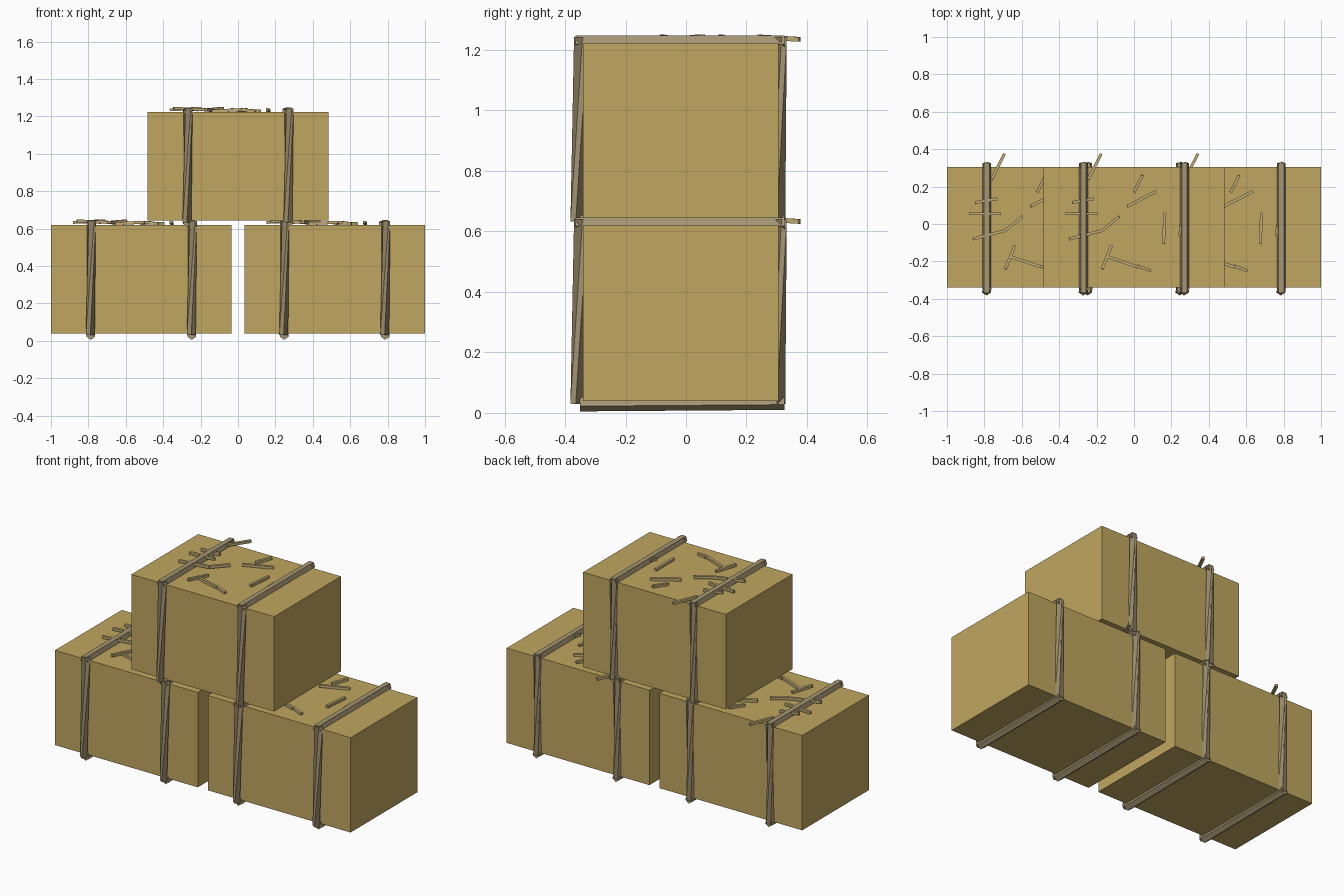
import bpy, bmesh, math
from mathutils import Vector

if "Cube" in bpy.data.objects:
    bpy.data.objects.remove(bpy.data.objects["Cube"])


def material(name, rgb):
    m = bpy.data.materials.new(name)
    m.diffuse_color = (*rgb, 1)
    m.use_nodes = True
    m.node_tree.nodes["Principled BSDF"].inputs["Base Color"].default_value = m.diffuse_color
    return m


HAY = material("golden hay", (0.53, 0.39, 0.115))
ROPE = material("brown twine", (0.38, 0.305, 0.175))
STRAW = material("pale straw", (0.53, 0.41, 0.18))


def finish(name, bm, mat):
    bmesh.ops.recalc_face_normals(bm, faces=bm.faces)
    me = bpy.data.meshes.new(name)
    bm.to_mesh(me)
    bm.free()
    me.materials.append(mat)
    ob = bpy.data.objects.new(name, me)
    bpy.context.collection.objects.link(ob)
    return ob


def add_box(bm, lo, hi):
    lo, hi = Vector(lo), Vector(hi)
    res = bmesh.ops.create_cube(bm, size=1)
    for v in res["verts"]:
        v.co = (lo + hi) / 2 + Vector([c * d for c, d in zip(v.co, hi - lo)])


def add_bar(bm, p, q, side, radius, sides, start=0.0, twist=0.0):
    """Prism from p to q; its end ring can be turned to twist the bar."""
    p, q = Vector(p), Vector(q)
    axis = (q - p).normalized()
    u = Vector(side)
    u = (u - axis * u.dot(axis)).normalized()
    w = axis.cross(u)
    rings = []
    for c, turn in ((p, start), (q, start + twist)):
        rings.append([bm.verts.new(c + radius * (math.cos(a) * u + math.sin(a) * w))
                      for a in (turn + 2 * math.pi * i / sides for i in range(sides))])
    a, b = rings
    for i in range(sides):
        j = (i + 1) % sides
        bm.faces.new((a[i], a[j], b[j], b[i]))
    bm.faces.new(a[::-1])
    bm.faces.new(b)


# Loose straws on each bale: x0, y0, x1, y1
STRAWS = [
    (-0.33, 0.115, -0.215, 0.135), (-0.365, 0.055, -0.195, 0.055),
    (-0.345, -0.08, -0.17, -0.035), (-0.17, -0.035, -0.08, 0.04),
    (-0.245, 0.24, -0.175, 0.375), (0.0, 0.17, 0.045, 0.26),
    (-0.035, 0.095, 0.12, 0.175), (0.165, 0.06, 0.158, -0.105),
    (-0.17, -0.24, -0.12, -0.115), (-0.14, -0.175, 0.02, -0.23),
    (0.02, -0.225, 0.09, -0.25), (0.245, -0.06, 0.25, -0.01),
]


def bale(label, cx, z):
    # Block of hay
    bm = bmesh.new()
    add_box(bm, (cx - 0.483, -0.34, z + 0.04), (cx + 0.483, 0.305, z + 0.62))
    finish(label + "_hay_block", bm, HAY)

    # Two loops of five-sided twine, twisted on the upright runs
    bm = bmesh.new()
    r, tw = 0.025, math.radians(108)
    for s in (-1, 1):
        x = cx + s * 0.27
        add_bar(bm, (x, -0.365, z + 0.626), (x, 0.325, z + 0.626), (0, 0, -1), r, 5)
        add_bar(bm, (x, -0.35, z + 0.03), (x, 0.325, z + 0.035), (0, 0, -1), r, 5)
        add_bar(bm, (x - 0.003, -0.357, z + 0.03), (x + 0.003, -0.35, z + 0.64),
                (0, -1, 0), r, 5, 0, tw)
        add_bar(bm, (x, 0.308, z + 0.03), (x, 0.308, z + 0.64),
                (0, 1, 0), r, 5, math.pi / 5, tw)
    finish(label + "_twine", bm, ROPE)

    # Scattered straws lying on top, alternately tilted
    bm = bmesh.new()
    for i, (x0, y0, x1, y1) in enumerate(STRAWS):
        tilt = 0.004 if i % 2 else -0.004
        h = z + (0.637 if i < 5 else 0.63)
        add_bar(bm, (cx + x0, y0, h - tilt), (cx + x1, y1, h + tilt),
                (0, 0, 1), 0.011, 4, math.pi / 4)
    finish(label + "_loose_straw", bm, STRAW)


# Two bales below, one bridging them on top
bale("left_bale", -0.517, 0.0)
bale("right_bale", 0.517, 0.0)
bale("top_bale", 0.0, 0.602)
